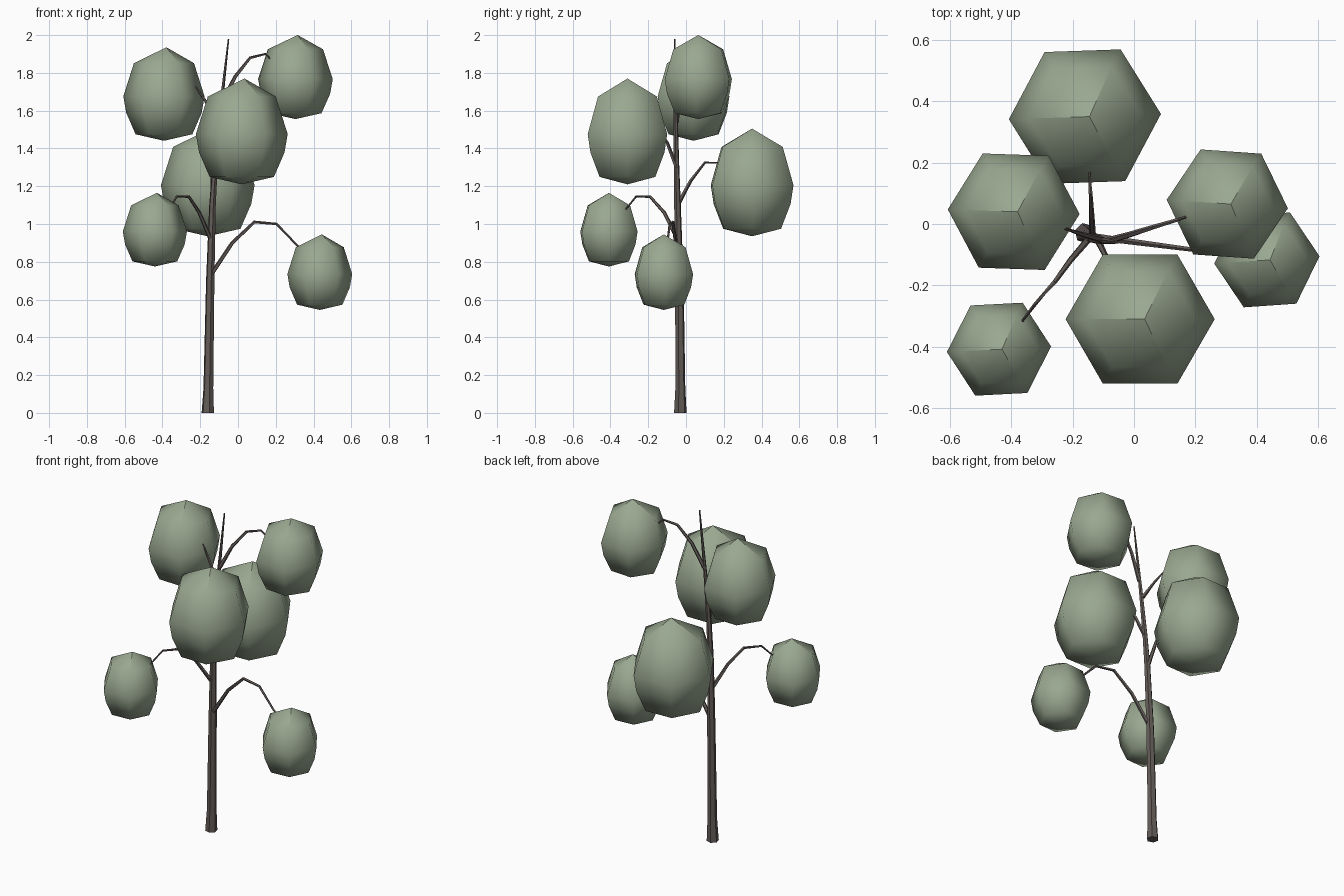
import bpy
import bmesh
from math import cos, sin, pi, radians
from mathutils import Vector

cube = bpy.data.objects.get("Cube")
if cube:
    bpy.data.objects.remove(cube, do_unlink=True)


def material(name, colour):
    mat = bpy.data.materials.new(name)
    mat.use_nodes = True
    mat.diffuse_color = (*colour, 1)
    bsdf = next(n for n in mat.node_tree.nodes if n.type == 'BSDF_PRINCIPLED')
    bsdf.inputs["Base Color"].default_value = (*colour, 1)
    bsdf.inputs["Roughness"].default_value = 0.9
    return mat


bark = material("grey_brown_bark", (0.125, 0.105, 0.097))
leaf = material("sage_leaf", (0.32, 0.39, 0.28))


def finish(bm, name, mat):
    bmesh.ops.recalc_face_normals(bm, faces=bm.faces)
    mesh = bpy.data.meshes.new(name)
    bm.to_mesh(mesh)
    bm.free()
    mesh.materials.append(mat)
    obj = bpy.data.objects.new(name, mesh)
    bpy.context.collection.objects.link(obj)


def bridge(bm, rings):
    for low, high in zip(rings, rings[1:]):
        n = len(low)
        for i in range(n):
            j = (i + 1) % n
            bm.faces.new((low[i], low[j], high[j], high[i]))


def tube(name, path, radii, sides):
    """Tapered limb with flat sides along a path."""
    bm = bmesh.new()
    pts = [Vector(p) for p in path]
    rings = []
    for k, (p, r) in enumerate(zip(pts, radii)):
        along = pts[min(k + 1, len(pts) - 1)] - pts[max(k - 1, 0)]
        # the lowest trunk ring lies flat on the ground
        if p.z == 0:
            along = Vector((0, 0, 1))
        side = along.cross(Vector((0.3, 1, 0.1))).normalized()
        up = side.cross(along).normalized()
        angles = [2 * pi * i / sides for i in range(sides)]
        rings.append([bm.verts.new(p + r * (cos(a) * side + sin(a) * up)) for a in angles])
    bridge(bm, rings)
    bm.faces.new(rings[0])
    bm.faces.new(rings[-1])
    finish(bm, name, bark)


def foliage(name, centre, radius, half, turn):
    """Six-sided leaf clump, pointed on top and nearly flat below."""
    bm = bmesh.new()
    c = Vector(centre)
    rings = []
    for r, z in ((0.7, -0.86), (0.93, -0.4), (1, -0.05), (0.74, 0.66)):
        angles = [radians(turn) + i * pi / 3 for i in range(6)]
        rings.append([bm.verts.new(c + Vector((radius * r * cos(a), radius * r * sin(a), half * z)))
                      for a in angles])
    bridge(bm, rings)
    top = bm.verts.new(c + Vector((radius * 0.06, 0, half)))
    bottom = bm.verts.new(c - Vector((0, 0, half)))
    for i in range(6):
        j = (i + 1) % 6
        bm.faces.new((rings[-1][i], rings[-1][j], top))
        bm.faces.new((rings[0][j], rings[0][i], bottom))
    for f in bm.faces:
        f.smooth = True
    # three creases meet at the tip
    for i in (1, 3, 5):
        bm.edges.get((rings[-1][i], top)).smooth = False
    finish(bm, name, leaf)


# Trunk
tube("trunk",
     [(-.16, -.03, 0), (-.157, -.03, .13), (-.147, -.035, .7), (-.135, -.045, 1.1),
      (-.122, -.05, 1.3), (-.095, -.055, 1.58), (-.05, -.06, 1.98)],
     [.034, .027, .023, .018, .015, .011, .004], 6)

# Branches
branches = {
    "lower_left_branch": [(-.143, -.04, .73), (-.03, -.055, .9), (.087, -.07, 1.01),
                          (.204, -.085, 1.0), (.31, -.1, .89), (.36, -.1, .84)],
    "lower_right_branch": [(-.145, -.045, .92), (-.205, -.115, 1.06), (-.26, -.19, 1.145),
                           (-.325, -.265, 1.145), (-.37, -.325, 1.07)],
    "back_branch": [(-.135, -.045, 1.1), (-.138, .025, 1.23), (-.142, .1, 1.325),
                    (-.145, .18, 1.325)],
    "front_branch": [(-.12, -.05, 1.3), (-.095, -.1, 1.43), (-.06, -.17, 1.52),
                     (-.03, -.23, 1.53)],
    "upper_right_branch": [(-.105, -.05, 1.54), (-.165, -.035, 1.64), (-.225, -.015, 1.73)],
    "upper_left_branch": [(-.085, -.055, 1.64), (-.015, -.035, 1.78), (.065, -.01, 1.88),
                          (.145, .015, 1.9), (.175, .025, 1.87)],
}
for name, path in branches.items():
    last = len(path) - 1
    tube(name, path, [.012 - .008 * k / last for k in range(last + 1)], 5)

# Leaf clumps
clumps = {
    "top_left_foliage": ((.304, .065, 1.778), .198, .2225, -4),
    "top_right_foliage": ((-.392, .04, 1.688), .215, .2475, -2),
    "front_foliage": ((.02, -.31, 1.49), .243, .28, 0),
    "back_foliage": ((-.16, .35, 1.22), .248, .285, 2),
    "lower_right_foliage": ((-.44, -.408, .97), .17, .195, 3),
    "lower_left_foliage": ((.433, -.117, .745), .172, .2, 4),
}
for name, spec in clumps.items():
    foliage(name, *spec)
